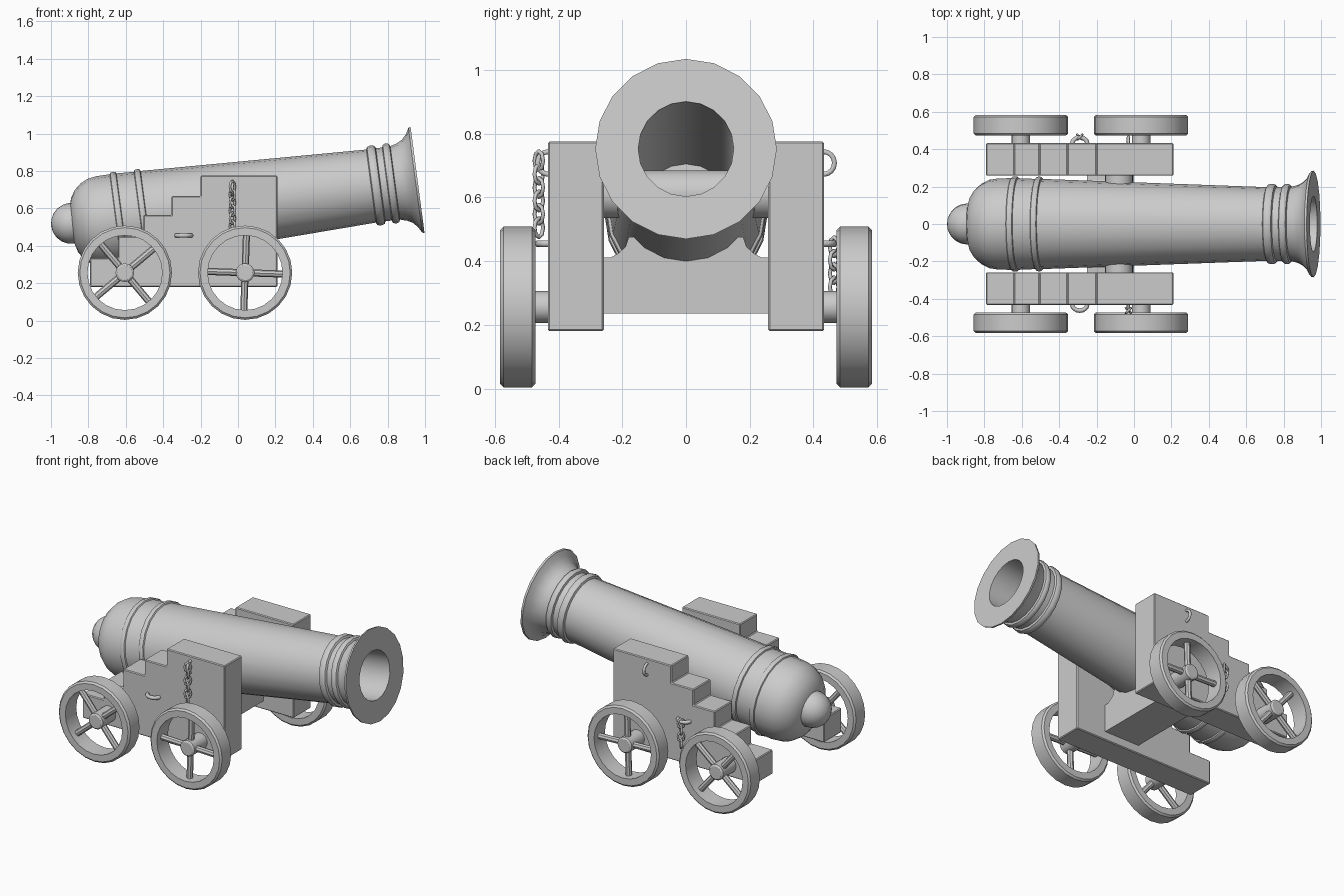
import bpy, bmesh
from math import radians, sin, cos, pi
from mathutils import Vector

if "Cube" in bpy.data.objects:
    bpy.data.objects.remove(bpy.data.objects["Cube"])


def finish(bm, name, loc=(0, 0, 0), rot=(0, 0, 0), bevel=0, smooth=True):
    bmesh.ops.remove_doubles(bm, verts=bm.verts, dist=1e-5)
    bmesh.ops.recalc_face_normals(bm, faces=bm.faces)
    me = bpy.data.meshes.new(name)
    bm.to_mesh(me)
    bm.free()
    ob = bpy.data.objects.new(name, me)
    bpy.context.collection.objects.link(ob)
    ob.location, ob.rotation_euler = loc, rot
    bpy.ops.object.select_all(action='DESELECT')
    bpy.context.view_layer.objects.active = ob
    ob.select_set(True)
    if bevel:
        m = ob.modifiers.new("bevel", 'BEVEL')
        m.width, m.segments = bevel, 1
    if smooth:
        bpy.ops.object.shade_smooth_by_angle(angle=radians(35))
    return ob


def lathe(name, profile, sides, loc, rot, closed=False):
    """Spin (distance back along x, radius) points around the x axis."""
    bm = bmesh.new()
    rings = [[bm.verts.new((-s, r * sin(2 * pi * k / sides), r * cos(2 * pi * k / sides)))
              for k in range(sides)] for s, r in profile]
    pairs = list(zip(rings, rings[1:]))
    if closed:
        pairs.append((rings[-1], rings[0]))
    for a, b in pairs:
        for k in range(sides):
            j = (k + 1) % sides
            bm.faces.new((a[k], a[j], b[j], b[k]))
    return finish(bm, name, loc, rot)


def prism(name, points, offset, bevel=0):
    """Extrude a polygon of 3D points by an offset vector."""
    bm = bmesh.new()
    face = bm.faces.new([bm.verts.new(p) for p in points])
    ext = bmesh.ops.extrude_face_region(bm, geom=[face])
    bmesh.ops.translate(bm, vec=offset,
                        verts=[v for v in ext['geom'] if isinstance(v, bmesh.types.BMVert)])
    return finish(bm, name, bevel=bevel, smooth=False)


def rod(name, a, b, radius, sides):
    a, b = Vector(a), Vector(b)
    bm = bmesh.new()
    bmesh.ops.create_cone(bm, cap_ends=True, segments=sides, radius1=radius,
                          radius2=radius, depth=(b - a).length)
    return finish(bm, name, (a + b) / 2, (b - a).to_track_quat('Z', 'Y').to_euler())


def wire(name, points, radius, cyclic=False):
    cu = bpy.data.curves.new(name, 'CURVE')
    cu.dimensions = '3D'
    cu.bevel_depth, cu.bevel_resolution = radius, 1
    sp = cu.splines.new('POLY')
    sp.points.add(len(points) - 1)
    for p, co in zip(sp.points, points):
        p.co = (*co, 1)
    sp.use_cyclic_u = cyclic
    ob = bpy.data.objects.new(name, cu)
    bpy.context.collection.objects.link(ob)
    bpy.ops.object.select_all(action='DESELECT')
    bpy.context.view_layer.objects.active = ob
    ob.select_set(True)
    bpy.ops.object.convert(target='MESH')
    return ob


def band(s, w, r, h):
    """Raised, rounded band on the barrel profile."""
    return [(s - w, r), (s - w * .8, r + h * .7), (s - w * .3, r + h),
            (s + w * .3, r + h), (s + w * .8, r + h * .7), (s + w, r)]


# Barrel with bore, flared muzzle, bands and domed breech
TILT = (0, radians(-7.5), 0)
MUZZLE = Vector((.96, 0, .752))
profile = [(1.5, 0), (1.5, .15), (0, .15), (0, .285), (.012, .283), (.03, .25),
           (.055, .224), (.085, .208), (.115, .2)]
profile += band(.143, .022, .197, .018) + band(.225, .026, .197, .018)
profile += band(1.48, .018, .241, .012) + band(1.61, .018, .245, .01)
profile += [(1.70, .244), (1.75, .236), (1.79, .216), (1.825, .185),
            (1.85, .145), (1.865, .09), (1.868, 0)]
lathe("barrel", profile, 20, MUZZLE, TILT)

# Breech knob
R = .11
knob = [(R * -cos(pi * i / 10), R * sin(pi * i / 10)) for i in range(11)]
lathe("breech_knob", knob, 20, (-.89, 0, .52), TILT)

# Trunnion
rod("trunnion", (-.08, -.3, .61), (-.08, .3, .61), .075, 20)

# Saddle block between the cheeks, with hollowed shoulders
half = [(.27, .235), (.27, .41), (.235, .412), (.212, .425), (.19, .445), (.18, .475)]
outline = half + [(-y, z) for y, z in reversed(half)]
prism("saddle", [(-.25, y, z) for y, z in outline], (.25, 0, 0))

# Stepped cheek outline
steps = [(-.79, .18), (.21, .18), (.21, .775), (-.20, .775), (-.20, .665),
         (-.355, .665), (-.355, .565), (-.505, .565), (-.505, .45),
         (-.64, .45), (-.64, .335), (-.79, .335)]
tire = [(-.055, .2), (-.055, .241), (-.045, .252), (.045, .252),
        (.055, .241), (.055, .2)]
hub = [(-.04, 0), (-.04, .04), (-.033, .05), (.033, .05), (.04, .04), (.04, 0)]

for side, label in ((-1, "right"), (1, "left")):
    prism("cheek_" + label, [(x, side * .258, z) for x, z in steps],
          (0, side * .175, 0), bevel=.005)

    # Wheels with axle stubs, hubs and spokes
    for x, end, turn in ((-.605, "rear", 40), (.038, "front", -2)):
        tag = end + "_" + label
        c = Vector((x, side * .528, .256))
        lathe("wheel_rim_" + tag, tire, 24, c, (0, 0, pi / 2), closed=True)
        lathe("wheel_hub_" + tag, hub, 16, c, (0, 0, pi / 2))
        rod("axle_" + tag, (x, side * .42, .256), c, .05, 16)
        for k in range(4):
            a = radians(turn + 90 * k)
            d = Vector((cos(a), 0, sin(a)))
            rod("spoke_" + tag, c + d * .03, c + d * .21, .019, 8)

    # Upright and level staples on the cheek face
    arc = [(cos(pi * i / 8), sin(pi * i / 8)) for i in range(9)]
    wire("upper_staple_" + label,
         [(-.03, side * (.43 + .036 * v), .708 + .036 * u) for u, v in arc], .009)
    wire("lower_staple_" + label,
         [(-.29 + .04 * u, side * (.43 + .033 * v), .455) for u, v in arc], .012)


# Hanging chains of alternating links
def chain(name, x, y, top, count):
    for i in range(count):
        a = pi / 4 + i * pi / 2
        z = top - .042 * i
        pts = []
        for k in range(8):
            u, v = .019 * cos(k * pi / 4), .03 * sin(k * pi / 4)
            pts.append((x + u * cos(a), y + u * sin(a), z + v))
        wire(name, pts, .0065, cyclic=True)


chain("right_chain_link", -.03, -.462, .715, 6)
chain("left_chain_link", -.29, .465, .445, 4)
